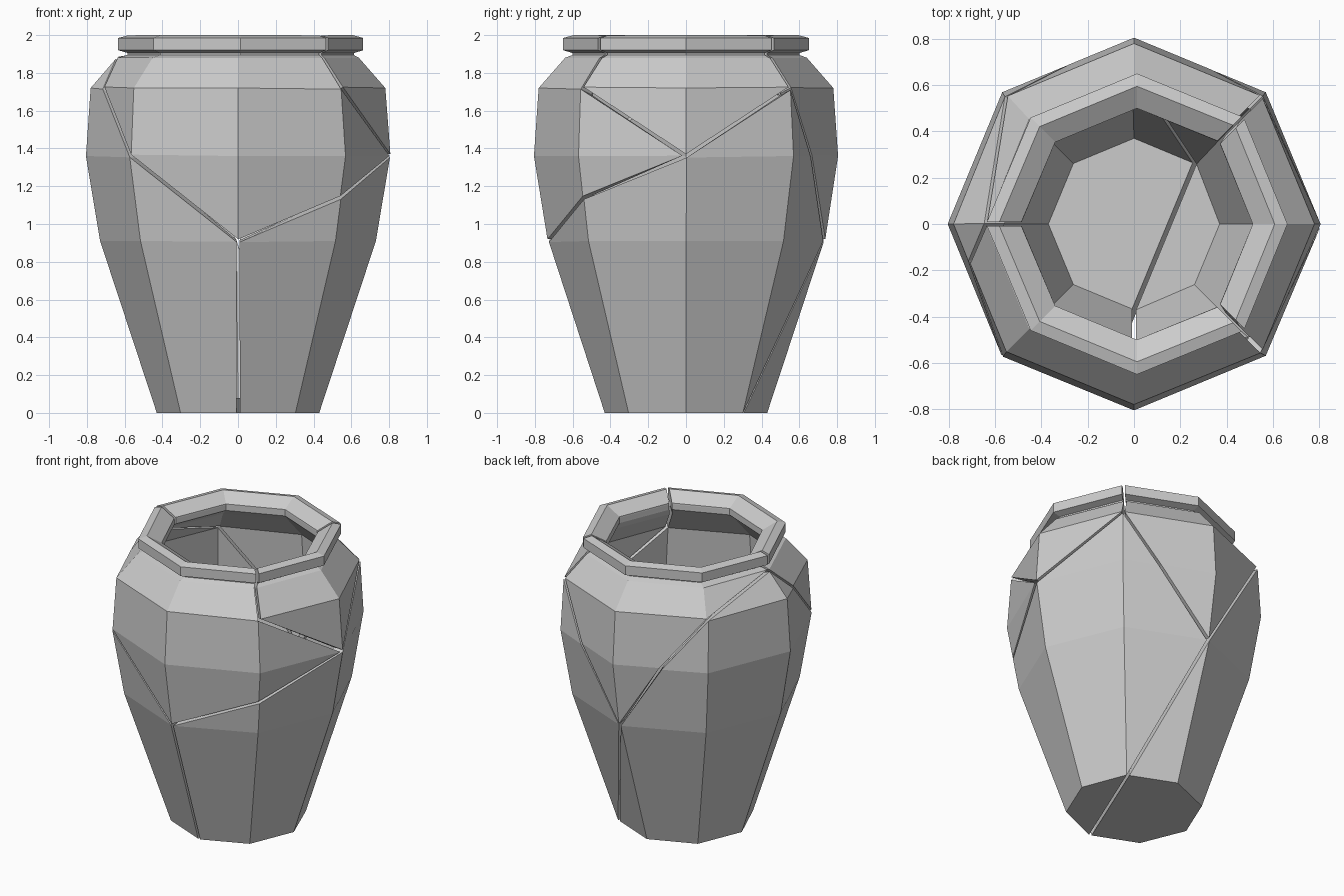
import bpy, bmesh, math
from mathutils import Vector

if "Cube" in bpy.data.objects:
    bpy.data.objects.remove(bpy.data.objects["Cube"])

SIDES = 8
HALF_GAP = 0.009
RIM_SHIFT = 0.013

clay = bpy.data.materials.new("grey_clay")
clay.use_nodes = True
grey = (0.6, 0.6, 0.6, 1)
clay.diffuse_color = grey
clay.node_tree.nodes["Principled BSDF"].inputs["Base Color"].default_value = grey

# Matching rows of the outer and inner wall as (radius, height)
outer = [(0.43, 0), (0.73, 0.91), (0.805, 1.36), (0.78, 1.72), (0.64, 1.88),
         (0.60, 1.895), (0.60, 1.905), (0.65, 1.92), (0.65, 1.985), (0.595, 2.0)]
inner = [(0.37, 0.08), (0.655, 0.92), (0.73, 1.36), (0.70, 1.69), (0.55, 1.85),
         (0.50, 1.90), (0.50, 1.91), (0.50, 1.92), (0.50, 1.935), (0.50, 1.945)]
TOP = len(outer) - 1

# Outer wall and base, with corners kept by (column, row)
shell = bmesh.new()
points = {}
for row, (r, z) in enumerate(outer):
    for col in range(SIDES):
        a = math.tau * col / SIDES
        points[col, row] = shell.verts.new((r * math.cos(a), r * math.sin(a), z))
for row in range(TOP):
    for col in range(SIDES):
        nxt = (col + 1) % SIDES
        shell.faces.new((points[col, row], points[nxt, row],
                         points[nxt, row + 1], points[col, row + 1]))
shell.faces.new([points[col, 0] for col in reversed(range(SIDES))])


def add_point(start, end, fraction, key):
    """Put a new corner part of the way along an existing edge."""
    a, b = points[start], points[end]
    place = a.co.lerp(b.co, fraction)
    _, vert = bmesh.utils.edge_split(shell.edges.get((a, b)), a, fraction)
    vert.co = place
    points[key] = vert


def crack_edge(a, b):
    """The edge between two corners, cut across their shared face if needed."""
    edge = shell.edges.get((a, b))
    if edge is None:
        face = next(f for f in a.link_faces if b in f.verts)
        bmesh.utils.face_split(face, a, b)
        edge = shell.edges.get((a, b))
    return edge


add_point((7, 1), (7, 2), 0.51, (7, 1.5))
add_point((4, 3), (5, 3), 0.3, (4.3, 3))
add_point((1, 2), (2, 2), 0.4, (1.4, 2))
add_point((2, 2), (3, 2), 0.5, (2.5, 2))


def up_through_rim(col, row):
    return [(col, r) for r in range(row, TOP + 1)]


# Crack lines over the wall, rim and base
cracks = [
    [(6, 0), (6, 1), (7, 1.5), (0, 2)] + up_through_rim(7, 3),
    [(6, 1), (5, 2), (4.3, 3)] + up_through_rim(4, 4),
    [(0, 2), (1, 3), (1.4, 2), (2, 1), (1, 0), (6, 0)],
    up_through_rim(1, 3),
    [(2, 1), (2.5, 2), (3, 3), (4, 4)],
]
edges = [crack_edge(points[p], points[q])
         for path in cracks for p, q in zip(path, path[1:])]
bmesh.ops.split_edges(shell, edges=edges)
shell.normal_update()


def inner_point(co):
    """Point on the inner wall behind a point of the outer wall."""
    row = max(i for i in range(TOP) if outer[i][1] <= co.z + 1e-5)
    (r0, z0), (r1, z1) = outer[row:row + 2]
    t = (co.z - z0) / (z1 - z0)
    near, far = Vector(inner[row]), Vector(inner[row + 1])
    r, z = near.lerp(far, t)
    scale = r / (r0 + (r1 - r0) * t)
    return Vector((co.x * scale, co.y * scale, z))


def shard_offset(vert):
    """Draw a corner back from the cracks it lies on."""
    pulls = []
    for edge in vert.link_edges:
        on_lip = all(v.co.z > outer[TOP][1] - 0.001 for v in edge.verts)
        if edge.is_boundary and not on_lip:
            loop = edge.link_loops[0]
            along = loop.link_loop_next.vert.co - loop.vert.co
            pulls.append(loop.face.normal.cross(along).normalized())
    move = Vector()
    if len(pulls) == 1:
        move = pulls[0] * HALF_GAP
    elif pulls:
        move = (pulls[0] + pulls[1]) * HALF_GAP / max(0.4, 1 + pulls[0].dot(pulls[1]))
    if vert.co.z < 0.001:
        move.z = 0
    if vert.co.z > 1.89:
        move.x += RIM_SHIFT
    return move


def build_shard(name, faces):
    """Thicken one patch of the outer wall into a solid shard."""
    bm = bmesh.new()
    front, back = {}, {}
    for v in {v for f in faces for v in f.verts}:
        move = shard_offset(v)
        front[v] = bm.verts.new(v.co + move)
        back[v] = bm.verts.new(inner_point(v.co) + move)
    for f in faces:
        bm.faces.new([front[v] for v in f.verts])
        bm.faces.new([back[v] for v in reversed(f.verts)])
        for loop in f.loops:
            if loop.edge.is_boundary:
                a, b = loop.vert, loop.link_loop_next.vert
                bm.faces.new((front[b], front[a], back[a], back[b]))
    mesh = bpy.data.meshes.new(name)
    bm.to_mesh(mesh)
    bm.free()
    mesh.materials.append(clay)
    bpy.context.scene.collection.objects.link(bpy.data.objects.new(name, mesh))


# Each patch enclosed by cracks becomes one shard
left = set(shell.faces)
count = 0
while left:
    stack = [left.pop()]
    patch = []
    while stack:
        face = stack.pop()
        patch.append(face)
        for edge in face.edges:
            for other in edge.link_faces:
                if other in left:
                    left.remove(other)
                    stack.append(other)
    count += 1
    build_shard(f"jar_shard_{count}", patch)
shell.free()
